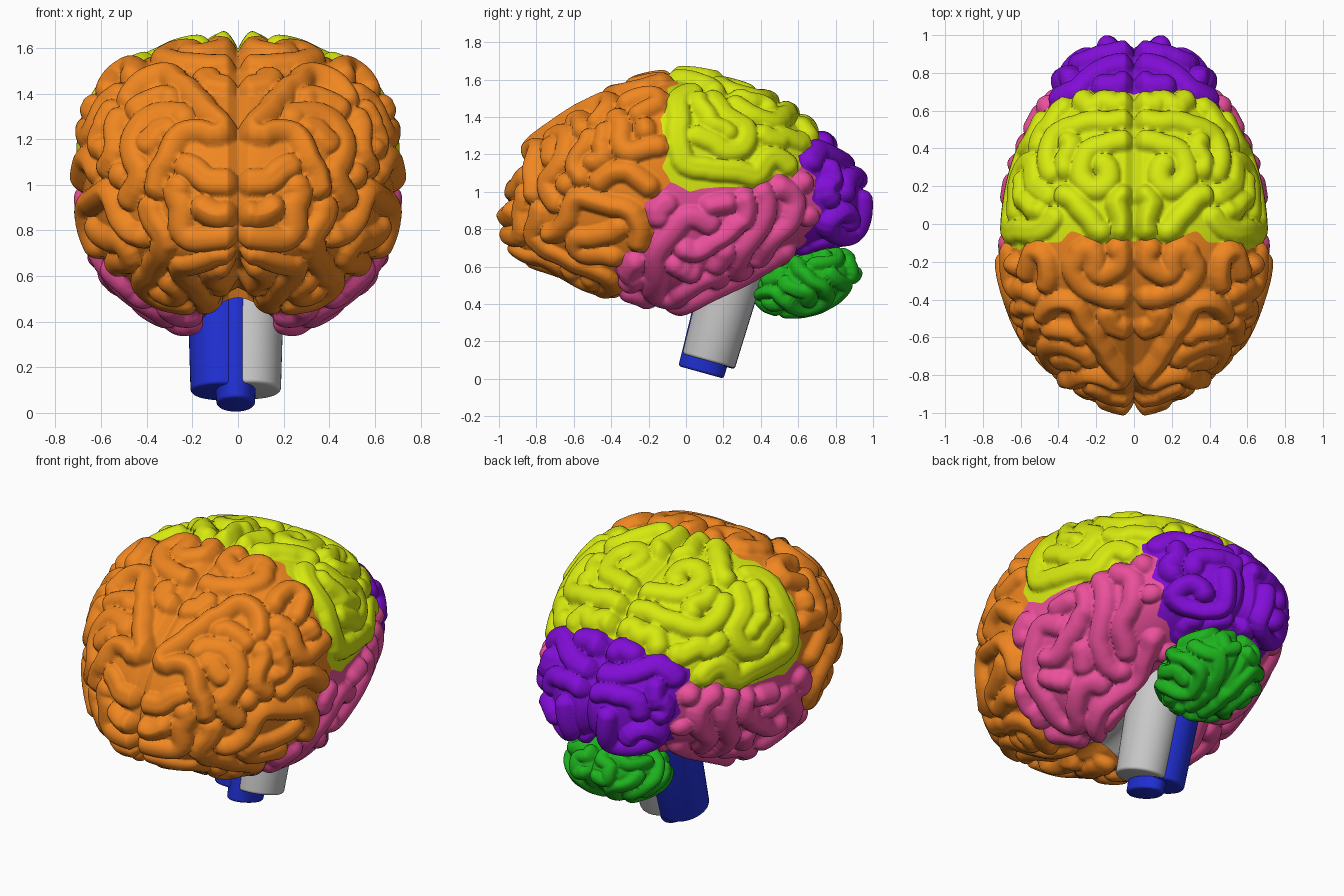
import bpy, bmesh, math, random
from mathutils import Vector, Matrix, kdtree

if "Cube" in bpy.data.objects:
    bpy.data.objects.remove(bpy.data.objects["Cube"])

random.seed(11)
COLORS = {"frontal_lobe": (.87, .24, .015), "parietal_lobe": (.68, .82, .005),
          "temporal_lobe": (.83, .08, .33), "occipital_lobe": (.22, .004, .68),
          "cerebellum": (.013, .46, .013), "blue_stem": (.015, .03, .68)}

# Cerebrum sections from front to back: half width, middle height, rise, drop
WIDTH = [0, .16, .36, .53, .65, .725, .72, .68, .59, .47, .35, .20, 0]
MID = [.82, .85, .90, .95, 1.0, 1.03, 1.03, 1.0, .97, .95, .94, .94, .95]
RISE = [0, .18, .34, .43, .52, .60, .63, .61, .55, .41, .27, .14, 0]
DROP = [0, .18, .32, .43, .59, .68, .72, .56, .40, .30, .26, .16, 0]


def sample(tab, u):
    n = len(tab) - 1
    i = min(int(u * n), n - 1)
    f = u * n - i
    b, c = tab[i], tab[i + 1]
    a = tab[i - 1] if i else 2 * b - c
    d = tab[i + 2] if i + 2 <= n else 2 * c - b
    return b + .5 * f * (c - a + f * (2 * a - 5 * b + 4 * c - d + f * (3 * (b - c) + d - a)))


def cerebrum(t, a):
    u, y, c, s = t / math.pi, -math.cos(t), max(0, math.cos(a)), math.sin(a)
    n = 2.65 if s > 0 else 2.25
    r = (c ** n + abs(s) ** n) ** (-1 / n)
    x = sample(WIDTH, u) * c * r
    z = sample(MID, u) + sample(RISE if s > 0 else DROP, u) * s * r
    if s < 0:  # hollow between the two halves underneath
        z -= s * math.sin(t) * math.exp(-(x / .14) ** 2) * (.08 + .15 * math.exp(-((y - .1) / .35) ** 2))
    return Vector((x, y * 1.008, z))


def cerebellum(t, a):
    p = Vector((.30 * math.sin(t) * max(0, math.cos(a)), -.31 * math.cos(t),
                .195 * math.sin(t) * math.sin(a)))
    return Matrix.Rotation(math.radians(17), 3, 'X') @ p + Vector((0, .645, .52))


def lobe_at(p):
    x, y, z = p
    if z < .7 and x < .13 and -.28 < y < .5:
        return "core"
    if y < (-.09 if z > 1 else -.2 if z > .65 else -.36):
        return "frontal_lobe"
    if y > (.62 + (z - 1.13) * .55 if z > 1.12 else .73 if z > .74 else .6):
        return "occipital_lobe"
    return "parietal_lobe" if z > .98 + max(0, y - .2) * .33 else "temporal_lobe"


def finish(ob, name):
    if name in COLORS:
        m = bpy.data.materials.get(name) or bpy.data.materials.new(name)
        m.diffuse_color = (*COLORS[name], 1)
        m.use_nodes = True
        m.node_tree.nodes["Principled BSDF"].inputs["Base Color"].default_value = m.diffuse_color
        ob.data.materials.append(m)
    ob.data.polygons.foreach_set("use_smooth", [True] * len(ob.data.polygons))
    ob.data.set_sharp_from_angle(angle=1.2)


def make_object(name, bm):
    me = bpy.data.meshes.new(name)
    bm.to_mesh(me)
    ob = bpy.data.objects.new(name, me)
    bpy.context.collection.objects.link(ob)
    finish(ob, name)
    return ob


def grow_folds(kd, verts, normals, region, gap, step, longest):
    """Grow winding fold centre lines that hug each other over the surface."""
    pts, lines, inset = [], [], gap * .42
    offs = [Vector(o) * inset for o in ((0, 1, 0), (0, -1, 0), (0, 0, 1), (0, 0, -1), (-1, 0, 0))]
    turns = [math.radians(d) for d in (0, 12, -12, 25, -25, 40, -40)]
    skip, tries = int(gap / step * 1.6) + 1, 4500

    def allowed(q, lab):
        return q.x > gap * .52 and region(q) == lab and all(region(q + o) == lab for o in offs)

    def extend(path, head, lab, limit):
        p, bend = path[-1], 0
        n = normals[kd.find(p)[1]]
        for _ in range(longest):
            others = pts + path[:-skip]
            best, drift = None, random.uniform(-.25, .25)
            for a in turns:
                q = p + Matrix.Rotation(a, 3, n) @ head * step
                co, j, _d = kd.find(q)
                q -= normals[j] * (q - co).dot(normals[j])
                if not allowed(q, lab):
                    continue
                dist = math.sqrt(min(((q - o).length_squared for o in others), default=1))
                if dist < limit:
                    continue
                cost = min(abs(dist - gap), gap) * 5 + abs(a - bend * .6 - drift) * .4
                if best is None or cost < best[0]:
                    best = (cost, q, j, a)
            if best is None:
                return
            _c, q, j, bend = best
            n = normals[j]
            head = q - p
            head = (head - n * head.dot(n)).normalized()
            p = q
            path.append(p)

    for k in range(tries):
        i = random.randrange(len(verts))
        p, lab, n = verts[i].copy(), region(verts[i]), normals[i]
        early = k < tries * .5
        need = (gap * (1 if early else .88)) ** 2
        if lab == "core" or not allowed(p, lab) or any((p - o).length_squared < need for o in pts):
            continue
        head = n.orthogonal().normalized()
        head.rotate(Matrix.Rotation(random.uniform(0, 6.28), 3, n))
        path = [p]
        for _ in range(2):  # grow from both ends
            extend(path, head, lab, gap * (.95 if early else .82))
            path.reverse()
            if len(path) > 1:
                head = (path[-1] - path[-2]).normalized()
        if len(path) < 4 and k < tries * .8:
            continue
        pts += path
        lines.append((lab, path))
    return lines


def folded_surface(base, nt, na, region, gap, step, longest):
    """Half surface, grooved between the fold lines, split by lobe and mirrored."""
    bm = bmesh.new()
    grid = [[bm.verts.new(base(math.pi * i / nt, math.pi * (j / na - .5)))
             for j in range(na + 1)] for i in range(nt + 1)]
    for i in range(nt):
        for j in range(na):
            bm.faces.new((grid[i][j], grid[i + 1][j], grid[i + 1][j + 1], grid[i][j + 1]))
    bmesh.ops.remove_doubles(bm, verts=bm.verts, dist=1e-5)
    bmesh.ops.recalc_face_normals(bm, faces=bm.faces)
    bm.normal_update()
    verts, normals = [v.co.copy() for v in bm.verts], [v.normal.copy() for v in bm.verts]
    mid = sum(verts, Vector()) / len(verts)
    mid.x = 0
    if sum((v - mid).dot(n) for v, n in zip(verts, normals)) < 0:
        bmesh.ops.reverse_faces(bm, faces=bm.faces)
        normals = [-n for n in normals]
    kd = kdtree.KDTree(len(verts))
    for i, v in enumerate(verts):
        kd.insert(v, i)
    kd.balance()

    # Dense fold lines, each with a slightly different height
    line = []
    for lab, path in grow_folds(kd, verts, normals, region, gap, step, longest):
        lift = random.uniform(-.012, .014) * gap / .11
        for a, b in zip(path, path[1:] + path[-1:]):
            line += [(a.lerp(b, f / 4), lab, lift) for f in range(4)]
    folds = kdtree.KDTree(len(line))
    for i, e in enumerate(line):
        folds.insert(e[0], i)
    folds.balance()

    # Label faces before moving the vertices
    labels = {}
    bm.faces.index_update()
    for f in bm.faces:
        c = f.calc_center_median()
        lab = region(c)
        labels[f.index] = lab if lab == "core" else line[folds.find(c)[1]][1]
    R = gap * .62
    for v, co, n in zip(bm.verts, verts, normals):
        if co.x < 1e-4:
            n = Vector((0, n.y, n.z)).normalized()
        _c, i, d = folds.find(co)
        off = R - math.sqrt(max(R * R - d * d, (.3 * R) ** 2)) - line[i][2] * max(0, 1 - d / (.5 * gap))
        off += max(0, 1 - co.x / (.4 * gap)) * .25 * gap  # cleft along the middle
        if region(co) == "core":
            off = .03
        v.co = co - n * off
        v.co.x = max(0, v.co.x)

    # Even out the lobe borders
    border = {}
    for e in bm.edges:
        if len(e.link_faces) == 2 and labels[e.link_faces[0].index] != labels[e.link_faces[1].index]:
            for v in e.verts:
                border.setdefault(v, []).append(e.other_vert(v))
    for _ in range(5):
        moved = {v: (v.co + sum((o.co for o in near), Vector()) / len(near)) / 2
                 for v, near in border.items() if len(near) > 1 and v.co.x > 1e-4}
        for v, co in moved.items():
            v.co = co
    for name in sorted(set(labels.values())):
        part = bm.copy()
        part.faces.index_update()
        bmesh.ops.delete(part, geom=[f for f in part.faces if labels[f.index] != name], context='FACES')
        mod = make_object(name, part).modifiers.new("mirror", 'MIRROR')
        mod.merge_threshold = .0005
        part.free()
    bm.free()


folded_surface(cerebrum, 250, 220, lobe_at, .115, .03, 22)
folded_surface(cerebellum, 80, 80, lambda p: "cerebellum", .085, .02, 30)


# Brain stem: overlapping grey and blue columns and a slimmer blue core, leaning
def stem(name, key, x, y, z, rx, ry, length):
    bm = bmesh.new()
    bmesh.ops.create_cone(bm, cap_ends=True, segments=48, radius1=1, radius2=1.12, depth=length)
    bmesh.ops.translate(bm, verts=bm.verts, vec=(0, 0, length / 2))
    bmesh.ops.scale(bm, verts=bm.verts, vec=(rx, ry, 1))
    rim = [e for e in bm.edges if all(v.co.z < .001 for v in e.verts)]
    bmesh.ops.bevel(bm, geom=rim, offset=.015, segments=3, affect='EDGES', profile=.5)
    bmesh.ops.rotate(bm, verts=bm.verts, matrix=Matrix.Rotation(-.27, 3, 'X'))
    bmesh.ops.translate(bm, verts=bm.verts, vec=(x, y, z))
    ob = make_object(name, bm)
    if key:
        finish(ob, key)
    bm.free()


stem("stem_right", None, .05, .12, .095, .138, .145, .58)
stem("stem_left", "blue_stem", -.07, .12, .09, .138, .145, .58)
stem("stem_centre", "blue_stem", -.01, .08, .035, .085, .125, .5)
